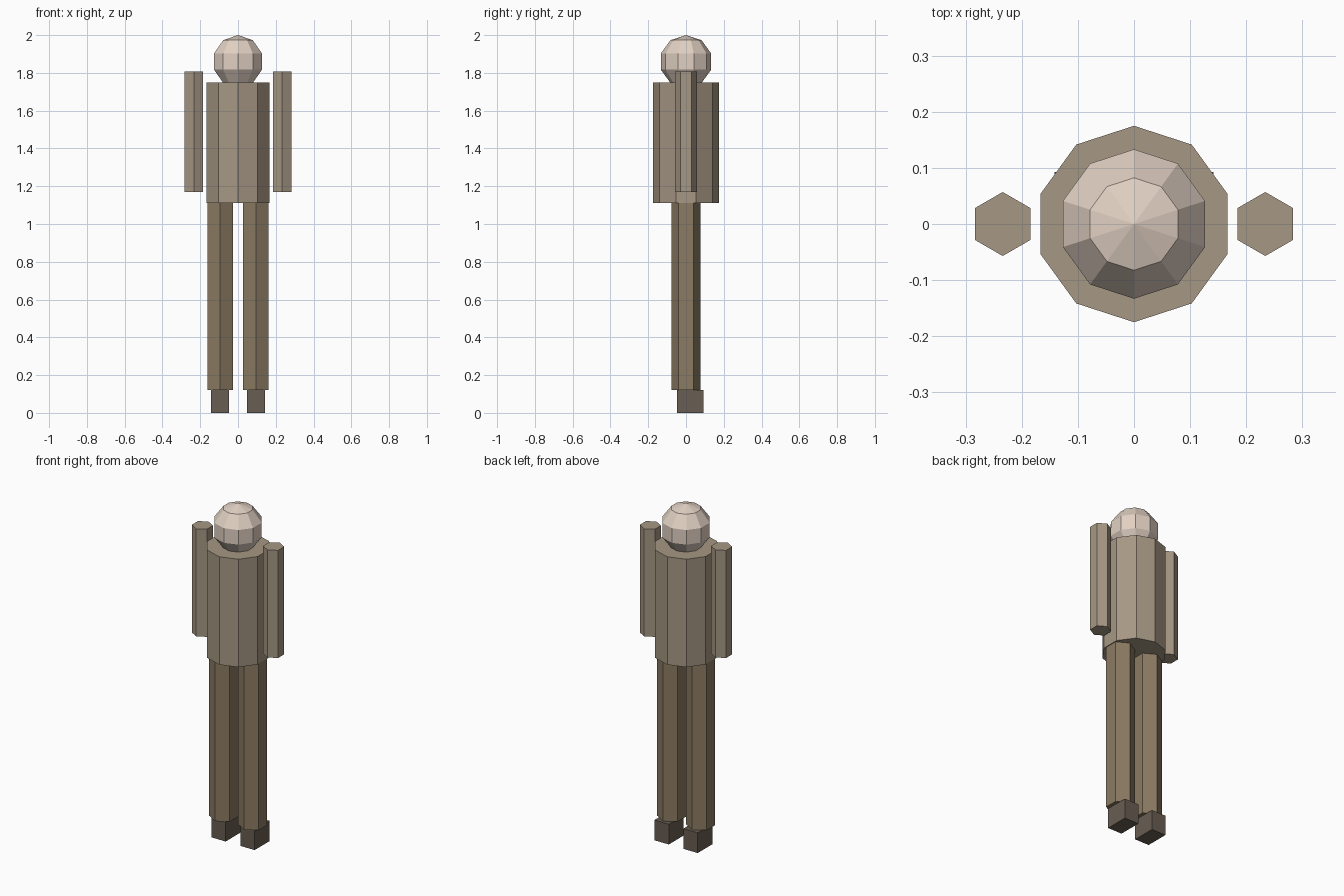
import bpy

if "Cube" in bpy.data.objects:
    bpy.data.objects.remove(bpy.data.objects["Cube"])


def material(name, rgb):
    m = bpy.data.materials.new(name)
    m.diffuse_color = (*rgb, 1)
    m.use_nodes = True
    m.node_tree.nodes["Principled BSDF"].inputs["Base Color"].default_value = m.diffuse_color
    return m


SKIN = material("skin", (0.75, 0.63, 0.54))
SHIRT = material("shirt", (0.38, 0.31, 0.23))
TROUSER = material("trouser", (0.26, 0.20, 0.125))
SHOE = material("shoe", (0.14, 0.11, 0.085))


def finish(name, mat):
    ob = bpy.context.object
    ob.name = ob.data.name = name
    ob.data.materials.append(mat)
    return ob


def prism(name, sides, radius, x, z0, z1, mat):
    # upright prism with a corner pointing along y
    bpy.ops.mesh.primitive_cylinder_add(
        vertices=sides, radius=radius, depth=z1 - z0, location=(x, 0, (z0 + z1) / 2))
    return finish(name, mat)


# head: low-poly sphere sunk slightly into the torso
bpy.ops.mesh.primitive_uv_sphere_add(
    segments=10, ring_count=5, radius=0.14, location=(0, 0, 1.86))
finish("head", SKIN)

# torso
prism("torso", 10, 0.175, 0, 1.11, 1.75, SHIRT)

# arms, legs and feet on both sides
for side, s in (("left", -1), ("right", 1)):
    prism(side + "_arm", 6, 0.057, s * 0.234, 1.17, 1.808, SHIRT)
    prism(side + "_leg", 6, 0.078, s * 0.095, 0.12, 1.11, TROUSER)
    bpy.ops.mesh.primitive_cube_add(size=1, location=(s * 0.095, 0.023, 0.06))
    foot = finish(side + "_foot", SHOE)
    foot.scale = (0.094, 0.14, 0.12)
